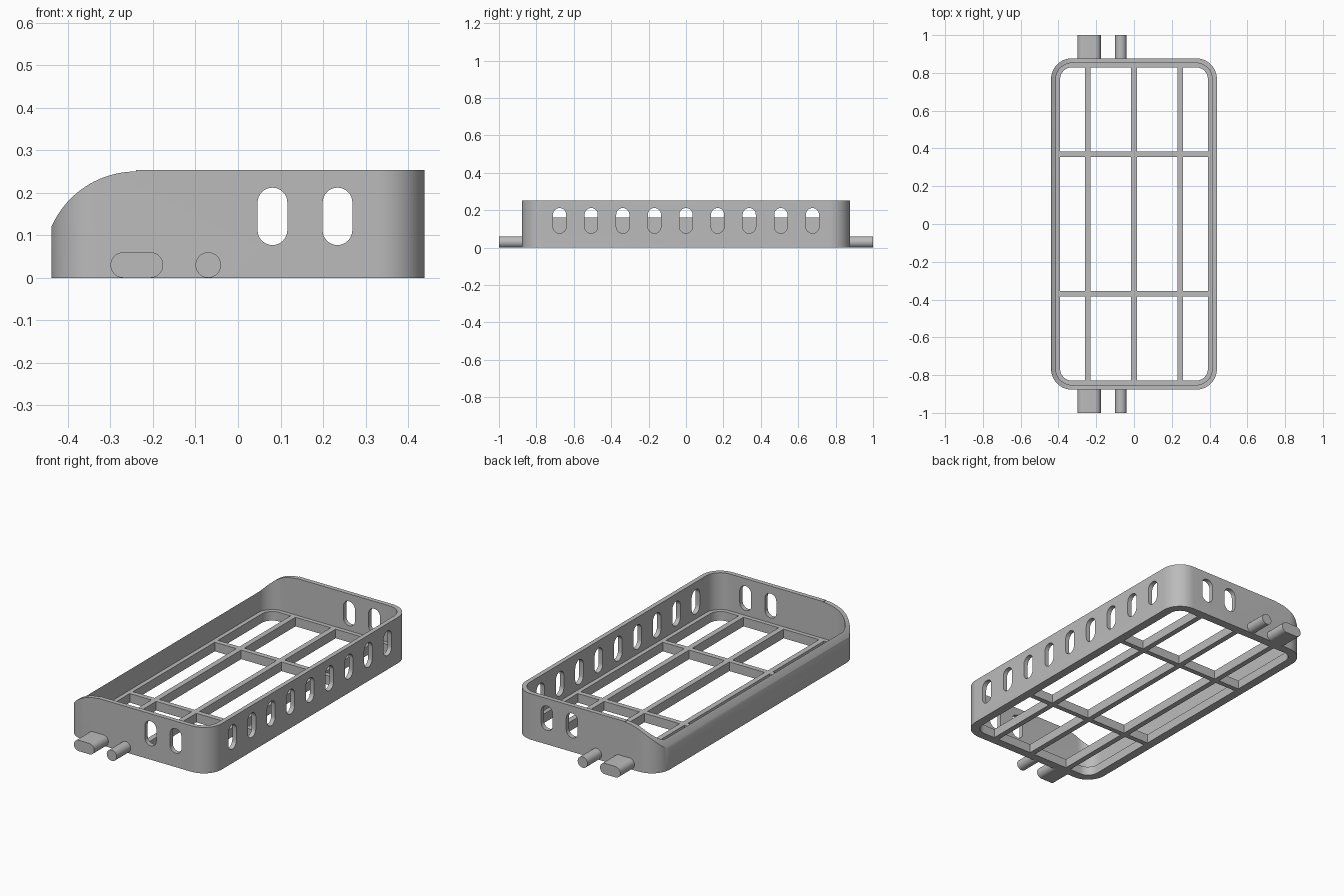
import bpy, bmesh, math
from mathutils import Matrix, Vector

if "Cube" in bpy.data.objects:
    bpy.data.objects.remove(bpy.data.objects["Cube"], do_unlink=True)

grey = bpy.data.materials.new("plain grey")
grey.use_nodes = True
colour = (0.5, 0.5, 0.5, 1)
grey.diffuse_color = colour
grey.node_tree.nodes["Principled BSDF"].inputs["Base Color"].default_value = colour

HALF_X, HALF_Y, CORNER = 0.439, 0.877, 0.11
HEIGHT, FLOOR = 0.253, 0.05
WALL, LEDGE = 0.025, 0.048


def rounded(hx, hy, r, steps=12):
    """Outline of a rounded rectangle; r equal to a half size gives a slot."""
    pts = []
    for i, (sx, sy) in enumerate([(1, 1), (-1, 1), (-1, -1), (1, -1)]):
        for k in range(steps + 1):
            a = math.pi / 2 * (i + k / steps)
            pts.append((sx * (hx - r) + r * math.cos(a), sy * (hy - r) + r * math.sin(a)))
    return pts


def finish(name, bm):
    bmesh.ops.remove_doubles(bm, verts=bm.verts, dist=1e-5)
    bmesh.ops.recalc_face_normals(bm, faces=bm.faces)
    mesh = bpy.data.meshes.new(name)
    bm.to_mesh(mesh)
    bm.free()
    mesh.materials.append(grey)
    ob = bpy.data.objects.new(name, mesh)
    bpy.context.collection.objects.link(ob)
    return ob


def prism(name, outline, depth, matrix=Matrix()):
    """Extrude a flat outline along its local z, then place it."""
    bm = bmesh.new()
    face = bm.faces.new([bm.verts.new((x, y, 0)) for x, y in outline])
    ext = bmesh.ops.extrude_face_region(bm, geom=[face])["geom"]
    bmesh.ops.translate(bm, vec=(0, 0, depth),
                        verts=[g for g in ext if isinstance(g, bmesh.types.BMVert)])
    bmesh.ops.remove_doubles(bm, verts=bm.verts, dist=1e-5)
    bm.transform(matrix)
    return finish(name, bm)


def ring(name, thick, height):
    """Rounded rectangular band as thick as given, standing on the ground."""
    bm = bmesh.new()
    loops = []
    for inset, z in [(0, 0), (0, height), (thick, height), (thick, 0)]:
        pts = rounded(HALF_X - inset, HALF_Y - inset, CORNER - inset)
        loops.append([bm.verts.new((x, y, z)) for x, y in pts])
    n = len(loops[0])
    for a, b in zip(loops, loops[1:] + loops[:1]):
        for i in range(n):
            j = (i + 1) % n
            bm.faces.new((a[i], a[j], b[j], b[i]))
    return finish(name, bm)


def cut(target, cutter):
    cutter.hide_render = True
    mod = target.modifiers.new("cut", 'BOOLEAN')
    mod.operation, mod.solver, mod.object = 'DIFFERENCE', 'EXACT', cutter
    bpy.context.view_layer.objects.active = target
    bpy.ops.object.modifier_apply(modifier=mod.name)
    bpy.data.objects.remove(cutter, do_unlink=True)


def smooth(ob):
    bpy.ops.object.select_all(action='DESELECT')
    ob.select_set(True)
    bpy.context.view_layer.objects.active = ob
    bpy.ops.object.shade_smooth_by_angle(angle=math.radians(30))


# local z points along -y, local y points up
def along_y(x, y, z):
    return Matrix.Translation((x, y, z)) @ Matrix.Rotation(math.pi / 2, 4, 'X')


# tray wall
wall = ring("tray_wall", WALL, HEIGHT)

# curved cut that lowers the wall on one long side
R, EDGE, TOP = 0.217, -0.24, 0.25
arc = []
for k in range(25):
    a = math.radians(90 + 72 * k / 24)
    arc.append((EDGE + R * math.cos(a), TOP - R + R * math.sin(a)))
arc += [(-0.6, arc[-1][1]), (-0.6, 0.4), (EDGE, 0.4)]
cut(wall, prism("rim_cutter", arc, 2.4, along_y(0, 1.2, 0)))

# slots through both ends and along the tall side
slot = rounded(0.035, 0.0675, 0.035, 8)
for x in (0.081, 0.234):
    cut(wall, prism("end_slot_cutter", slot, 2.4, along_y(x, 1.2, 0.1445)))
for i in range(9):
    turn = Matrix.Rotation(math.pi / 2, 4, 'Z') @ Matrix.Rotation(math.pi / 2, 4, 'X')
    place = Matrix.Translation((0.3, (i - 4) * 0.169, 0.1445))
    cut(wall, prism("side_slot_cutter", slot, 0.3, place @ turn))
smooth(wall)

# ledge around the open floor
smooth(ring("floor_ledge", LEDGE, FLOOR))


def bar(name, x, y, hx, hy):
    prism(name, [(x - hx, y - hy), (x + hx, y - hy), (x + hx, y + hy), (x - hx, y + hy)], FLOOR)


# floor grid
for i in (-1, 0, 1):
    bar("long_bar", i * 0.245, 0, 0.015, HALF_Y - 0.035)
for s in (-1, 1):
    bar("cross_bar", 0, s * 0.37, HALF_X - 0.035, 0.014)

# pegs on both ends
for name, y in (("front", -0.86), ("back", 1.0)):
    smooth(prism(name + "_flat_peg", rounded(0.062, 0.03, 0.03), 0.14, along_y(-0.238, y, 0.03)))
    smooth(prism(name + "_round_peg", rounded(0.03, 0.03, 0.03), 0.14, along_y(-0.07, y, 0.03)))
